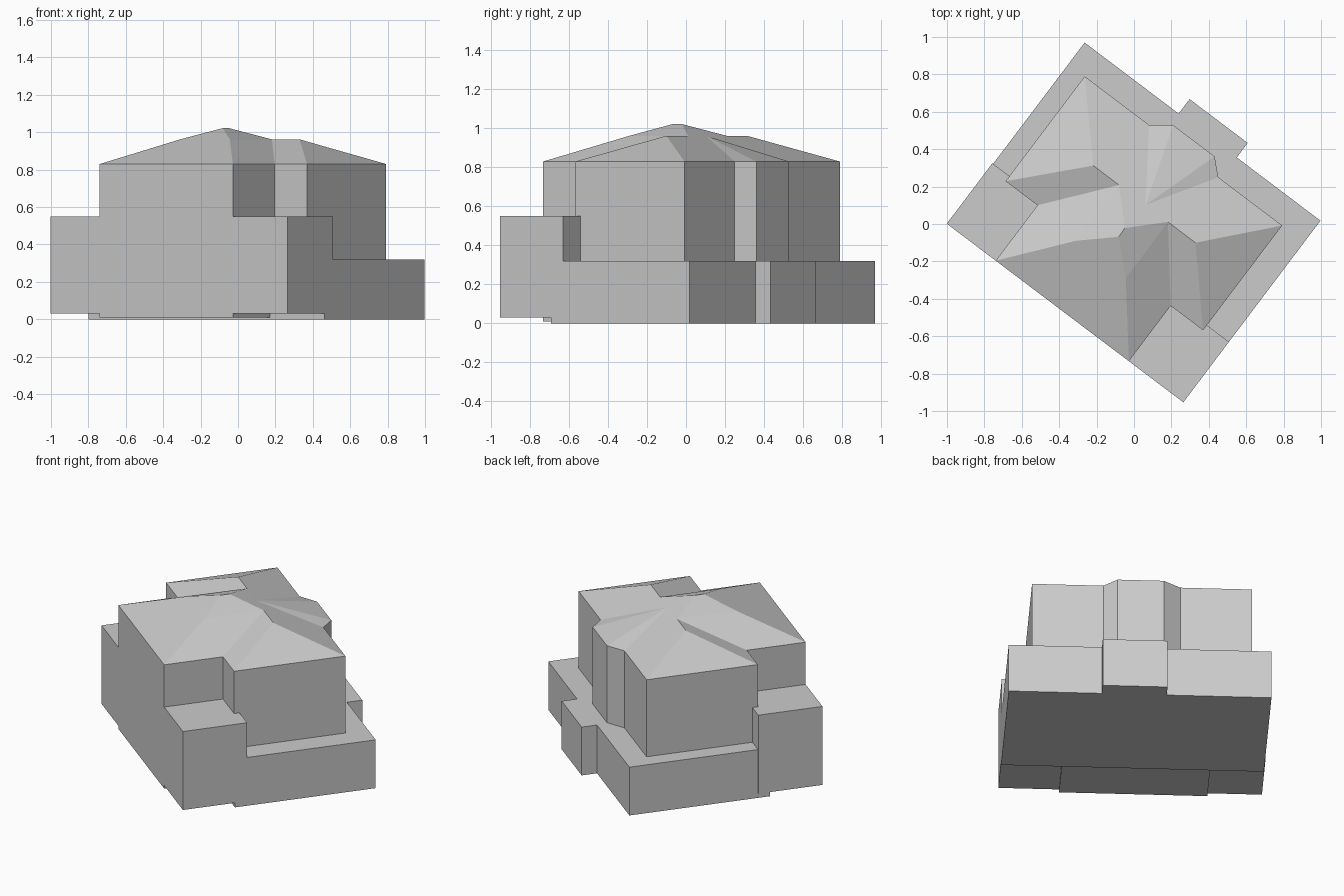
import bpy, bmesh, math

cube = bpy.data.objects.get("Cube")
if cube:
    bpy.data.objects.remove(cube)

grey = bpy.data.materials.new("plain light grey")
grey.use_nodes = True
COLOUR = (0.6, 0.6, 0.6, 1)
grey.diffuse_color = COLOUR
grey.node_tree.nodes["Principled BSDF"].inputs["Base Color"].default_value = COLOUR

TURN = math.radians(-37.05)   # the house stands turned on its plot
EAVE, RIDGE, PEAK = 0.83, 0.962, 1.022


def finish(name, bm):
    bmesh.ops.recalc_face_normals(bm, faces=bm.faces)
    mesh = bpy.data.meshes.new(name)
    bm.to_mesh(mesh)
    bm.free()
    mesh.materials.append(grey)
    ob = bpy.data.objects.new(name, mesh)
    ob.rotation_euler.z = TURN
    bpy.context.collection.objects.link(ob)
    return ob


def prism(name, outline, bottom, top):
    bm = bmesh.new()
    base = bm.faces.new([bm.verts.new((x, y, bottom)) for x, y in outline])
    out = bmesh.ops.extrude_face_region(bm, geom=[base], use_keep_orig=True)
    verts = [v for v in out["geom"] if isinstance(v, bmesh.types.BMVert)]
    bmesh.ops.translate(bm, verts=verts, vec=(0, 0, top - bottom))
    return finish(name, bm)


def block(name, x0, x1, y0, y1, bottom, top):
    return prism(name, [(x0, y0), (x1, y0), (x1, y1), (x0, y1)], bottom, top)


# Ground floor with the square bay at the back
prism("ground_floor", [(-0.795, -0.274), (0.785, -0.274), (0.785, 0.615),
                       (0.224, 0.615), (0.224, 0.712), (-0.165, 0.712),
                       (-0.165, 0.615), (-0.795, 0.615)], 0, 0.32)

# Front wings and the projecting centre block
block("right_wing", -0.8, -0.472, -0.602, -0.197, 0.03, 0.55)
block("left_wing", 0.42, 0.785, -0.602, -0.197, 0.03, 0.55)
block("front_block", -0.472, 0.42, -0.602, -0.274, 0.01, 0.55)

# Corners of the upper storey, anticlockwise from the front
eaves = {
    "front_a": (-0.472, -0.602), "front_b": (0.42, -0.602),
    "inner_b": (0.42, -0.231), "wing_b": (0.637, -0.231),
    "back_b": (0.637, 0.471), "bay_b": (0.209, 0.471),
    "bay_tip_b": (0.126, 0.548), "bay_tip_a": (-0.151, 0.548),
    "bay_a": (-0.255, 0.471), "back_a": (-0.686, 0.471),
    "wing_a": (-0.686, -0.231), "inner_a": (-0.472, -0.231),
}
# Ridge and peak points of the roof
tops = {
    "hip_a": (-0.193, -0.258, RIDGE), "hip_b": (0.14, -0.258, RIDGE),
    "valley_a": (-0.19, 0.118, RIDGE), "valley_b": (0.138, 0.118, RIDGE),
    "end_a": (-0.362, 0.118, RIDGE), "end_b": (0.323, 0.118, RIDGE),
    "bay_top": (-0.012, 0.118, RIDGE),
    "peak_front": (-0.024, -0.104, PEAK), "peak_back": (-0.026, -0.046, PEAK),
}
prism("upper_storey", list(eaves.values()), 0.3, EAVE)

# Hipped roof: centre faces, then faces repeated on each side
faces = [
    "front_a front_b hip_b hip_a", "hip_a hip_b peak_front",
    "valley_a bay_top peak_back", "valley_b bay_top peak_back",
    "bay_tip_a bay_tip_b bay_top",
]
for s in "ab":
    faces += [f.replace("*", s) for f in (
        "front_* hip_* valley_* inner_*", "hip_* peak_front peak_back valley_*",
        "inner_* valley_* end_* wing_*", "wing_* end_* back_*",
        "back_* end_* valley_* bay_top bay_*", "bay_* bay_top bay_tip_*")]
bm = bmesh.new()
points = {n: bm.verts.new((x, y, EAVE)) for n, (x, y) in eaves.items()}
points.update({n: bm.verts.new(p) for n, p in tops.items()})
for f in faces:
    bm.faces.new([points[n] for n in f.split()])
finish("roof", bm)
